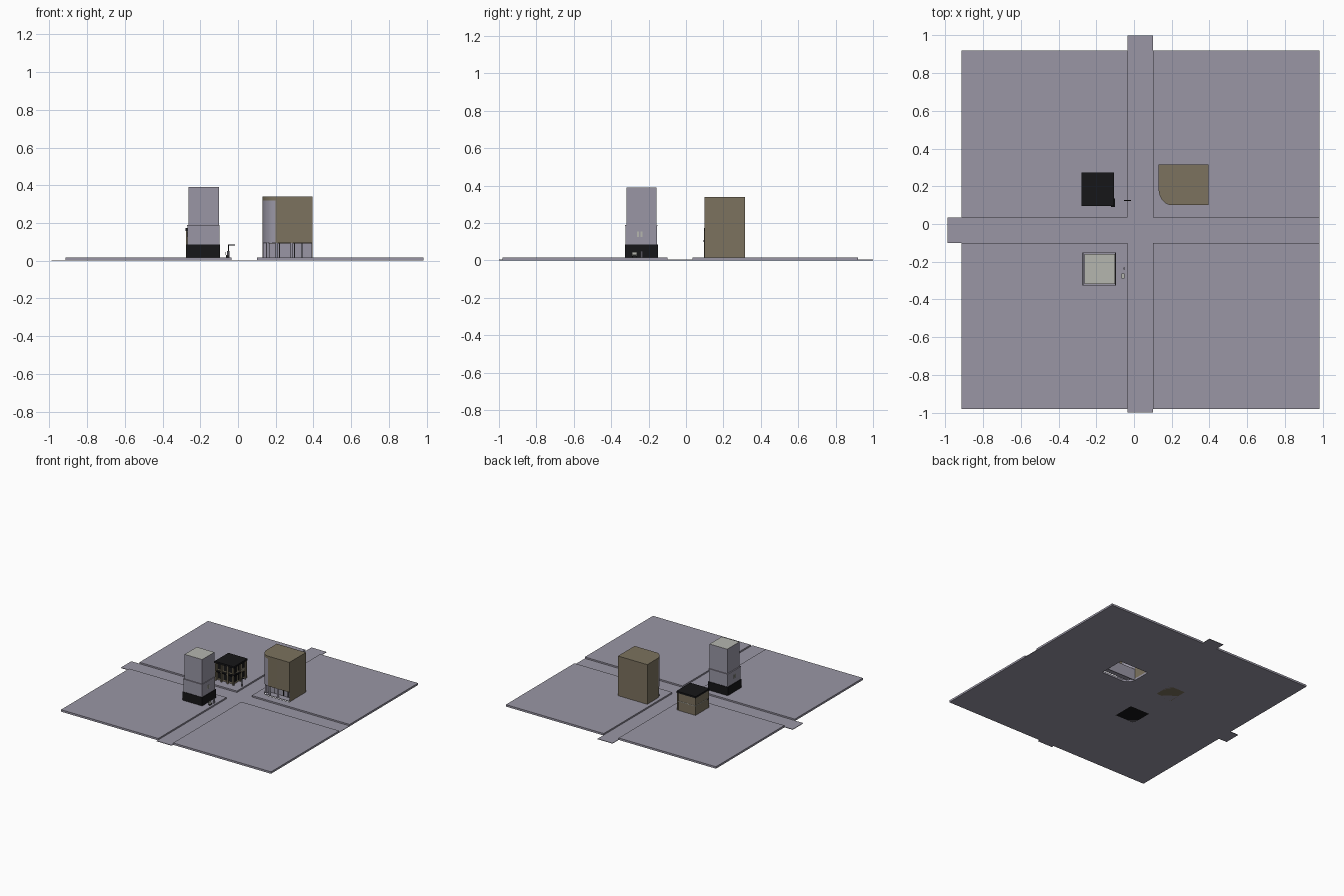
import bpy, bmesh, math

if "Cube" in bpy.data.objects:
    bpy.data.objects.remove(bpy.data.objects["Cube"])


def mat(name, rgb):
    m = bpy.data.materials.new(name)
    m.diffuse_color = (*rgb, 1)
    m.use_nodes = True
    m.node_tree.nodes["Principled BSDF"].inputs["Base Color"].default_value = m.diffuse_color
    return m


LAV = mat("lavender_grey", (0.32, 0.307, 0.375))
TAN = mat("tan", (0.20, 0.168, 0.112))
BLACK = mat("black", (0.008, 0.008, 0.009))
ROOF = mat("pale_grey", (0.46, 0.465, 0.43))


def finish(name, bm, mats):
    me = bpy.data.meshes.new(name)
    bm.to_mesh(me)
    bm.free()
    o = bpy.data.objects.new(name, me)
    bpy.context.collection.objects.link(o)
    for m in mats:
        me.materials.append(m)
    return o


def box(name, x0, x1, y0, y1, z0, z1, *mats):
    """Box by its limits; a second material colours the top face."""
    bm = bmesh.new()
    bmesh.ops.create_cube(bm, size=1)
    for v in bm.verts:
        v.co = ((x0 + x1) / 2 + v.co.x * (x1 - x0),
                (y0 + y1) / 2 + v.co.y * (y1 - y0),
                (z0 + z1) / 2 + v.co.z * (z1 - z0))
    bm.normal_update()
    if len(mats) > 1:
        for f in bm.faces:
            f.material_index = int(f.normal.z > 0.9)
    return finish(name, bm, mats)


def post(name, x, y, r, z0, z1, m, n=12):
    bm = bmesh.new()
    bmesh.ops.create_cone(bm, cap_ends=True, segments=n, radius1=r, radius2=r, depth=z1 - z0)
    bmesh.ops.translate(bm, verts=bm.verts, vec=(x, y, (z0 + z1) / 2))
    return finish(name, bm, [m])


# Ground: crossing roads and four raised blocks
G = 0.016
box("road_north_south", -0.035, 0.10, -1, 1, 0, 0.004, LAV)
box("road_east_left", -0.99, -0.035, -0.10, 0.035, 0, 0.004, LAV)
box("road_east_right", 0.10, 0.985, -0.10, 0.035, 0, 0.004, LAV)
for sx, (x0, x1) in (("left", (-0.915, -0.035)), ("right", (0.10, 0.985))):
    for sy, (y0, y1) in (("front", (-0.98, -0.10)), ("back", (0.035, 0.92))):
        slab = box(f"block_{sy}_{sx}", x0, x1, y0, y1, 0, G, LAV)

# Rounded building: footprint with one elliptical corner
X0, X1, Y0, Y1, RX, RY = 0.13, 0.395, 0.10, 0.315, 0.07, 0.09
N = 12
foot = [(X0 + RX - RX * math.cos(i / N * math.pi / 2),
         Y0 + RY - RY * math.sin(i / N * math.pi / 2)) for i in range(N + 1)]
foot += [(X1, Y0), (X1, Y1), (X0, Y1)]

# Hole in the block beneath the hollow building (slab is the back right block)
bm = bmesh.new()
f = bm.faces.new([bm.verts.new((x, y, -0.05)) for x, y in foot])
ext = bmesh.ops.extrude_face_region(bm, geom=[f])
bmesh.ops.translate(bm, vec=(0, 0, 0.1),
                    verts=[g for g in ext["geom"] if isinstance(g, bmesh.types.BMVert)])
bmesh.ops.recalc_face_normals(bm, faces=bm.faces)
cutter = finish("hole_cutter", bm, [])
mod = slab.modifiers.new("hole", "BOOLEAN")
mod.operation, mod.solver, mod.object = "DIFFERENCE", "EXACT", cutter
bpy.context.view_layer.objects.active = slab
bpy.ops.object.modifier_apply(modifier="hole")
bpy.data.objects.remove(cutter)

# Shell with open ground floor at the front and a glazed corner
bm = bmesh.new()
levels = [0, 0.095, 0.32, 0.34]
rings = [[bm.verts.new((x, y, z)) for x, y in foot] for z in levels]
n = len(foot)
for k in range(3):
    for i in range(n):
        j = (i + 1) % n
        if k == 0 and 2 <= i <= N:
            continue
        f = bm.faces.new((rings[k][i], rings[k][j], rings[k + 1][j], rings[k + 1][i]))
        f.material_index = int(k == 1 and 2 <= i < N)
bm.faces.new(rings[-1])
shell = finish("rounded_building", bm, [TAN, LAV])
bpy.ops.object.select_all(action="DESELECT")
shell.select_set(True)
bpy.context.view_layer.objects.active = shell
bpy.ops.object.shade_smooth_by_angle(angle=math.radians(35))

# Recessed shop front, its ceiling and posts
box("shop_wall", X0 + 0.002, X1 - 0.002, 0.163, 0.168, 0, 0.095, LAV)
box("shop_ceiling", 0.165, X1 - 0.002, Y0 + 0.012, 0.168, 0.09, 0.095, TAN)
box("shop_floor", 0.165, X1 - 0.002, Y0 + 0.012, 0.168, G - 0.004, G, LAV)
for x, y in ((0.16, 0.135), (0.205, 0.112), (0.285, 0.112)):
    post("shop_post", x, y, 0.008, G, 0.095, LAV)
for x in (0.22, 0.30, 0.34):
    box("shop_mullion", x - 0.002, x + 0.002, 0.159, 0.163, G, 0.09, BLACK)

# Tower: black base, wider lower floors, slimmer upper floors
box("tower_base", -0.273, -0.095, -0.327, -0.150, 0, 0.085, BLACK)
box("tower_lower", -0.269, -0.099, -0.323, -0.154, 0.085, 0.185, LAV)
box("tower_ledge", -0.271, -0.097, -0.325, -0.152, 0.185, 0.19, LAV)
box("tower_upper", -0.262, -0.102, -0.317, -0.159, 0.19, 0.39, LAV, ROOF)
for i in range(2):
    y = -0.262 + i * 0.018
    box("tower_window_right", -0.099, -0.097, y, y + 0.012, 0.125, 0.155, ROOF)
    box("tower_window_left", -0.271, -0.269, y, y + 0.012, 0.125, 0.155, ROOF)

# Small two-storey house with black roof, porch columns and balcony
box("house_core", -0.270, -0.122, 0.118, 0.270, 0, 0.16, TAN)
box("house_left_wall", -0.275, -0.269, 0.105, 0.270, 0, 0.16, TAN)
box("house_roof", -0.279, -0.105, 0.096, 0.274, 0.158, 0.172, BLACK)
box("house_band", -0.277, -0.120, 0.116, 0.272, 0.090, 0.094, ROOF)
box("house_balcony_front", -0.277, -0.107, 0.098, 0.119, 0.086, 0.094, BLACK)
box("house_balcony_right", -0.123, -0.107, 0.098, 0.200, 0.086, 0.094, BLACK)
box("house_awning", -0.122, -0.100, 0.090, 0.135, 0.100, 0.106, BLACK)
for x, y in ((-0.271, 0.102), (-0.22, 0.102), (-0.165, 0.102), (-0.113, 0.102),
             (-0.113, 0.19), (-0.113, 0.264)):
    box("house_column", x - 0.005, x + 0.005, y - 0.005, y + 0.005, 0, 0.16, TAN)
for z in (0.03, 0.105):
    for i in range(3):
        x = -0.26 + i * 0.047
        box("house_window_front", x, x + 0.03, 0.115, 0.118, z, z + 0.045, BLACK)
        y = 0.13 + i * 0.047
        box("house_window_right", -0.122, -0.119, y, y + 0.03, z, z + 0.045, BLACK)

# Street furniture: lamp, hydrant and bench
post("lamp_post", -0.05, 0.125, 0.003, G, 0.085, BLACK, 8)
box("lamp_arm", -0.053, -0.015, 0.123, 0.127, 0.081, 0.086, BLACK)
post("hydrant", -0.052, -0.236, 0.006, G, 0.05, LAV, 8)
box("bench_seat", -0.064, -0.05, -0.29, -0.262, 0.027, 0.031, ROOF)
box("bench_back", -0.066, -0.063, -0.29, -0.262, 0.031, 0.045, ROOF)
for y in (-0.288, -0.268):
    box("bench_leg", -0.063, -0.051, y, y + 0.004, G, 0.027, BLACK)
